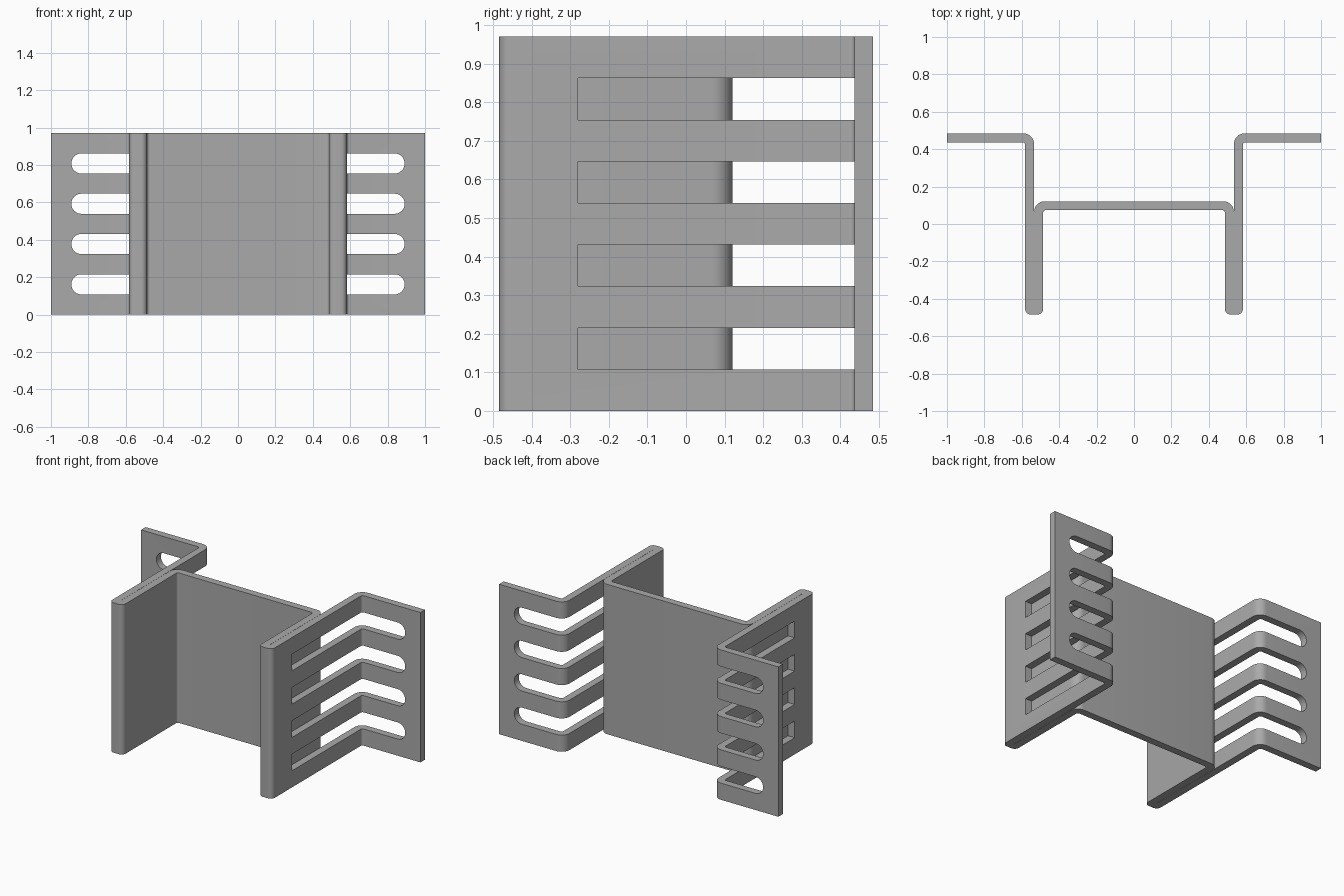
import bpy, bmesh, math
from mathutils import Vector

if "Cube" in bpy.data.objects:
    bpy.data.objects.remove(bpy.data.objects["Cube"])

HEIGHT = 0.97
PITCH = HEIGHT / 9            # slots and ribs alternate at equal height
SLIT = 0.5335                 # inner side of the gap between the folded layers
OUTER = 0.5345                # outer side of the gap

steel = bpy.data.materials.new("grey steel")
steel.use_nodes = True
steel.diffuse_color = (0.40, 0.40, 0.40, 1)
bsdf = next(n for n in steel.node_tree.nodes if n.type == 'BSDF_PRINCIPLED')
bsdf.inputs["Base Color"].default_value = (0.40, 0.40, 0.40, 1)
bsdf.inputs["Roughness"].default_value = 0.6


def rounded(corners, steps=8):
    """Round each (x, y, radius) corner of a closed right-angled outline."""
    out = []
    for i, (x, y, r) in enumerate(corners):
        p = Vector((x, y))
        if r == 0:
            out.append(p)
            continue
        a = (Vector(corners[i - 1][:2]) - p).normalized()
        b = (Vector(corners[(i + 1) % len(corners)][:2]) - p).normalized()
        centre = p + (a + b) * r
        for k in range(steps + 1):
            t = math.pi / 2 * k / steps
            out.append(centre - b * r * math.cos(t) - a * r * math.sin(t))
    return out


def prism(bm, points, offset):
    """Extrude a closed loop of 3D points along offset."""
    face = bm.faces.new([bm.verts.new(p) for p in points])
    geo = bmesh.ops.extrude_face_region(bm, geom=[face])["geom"]
    verts = [g for g in geo if isinstance(g, bmesh.types.BMVert)]
    bmesh.ops.translate(bm, verts=verts, vec=offset)


def finish(bm, name):
    bmesh.ops.recalc_face_normals(bm, faces=bm.faces[:])
    mesh = bpy.data.meshes.new(name)
    bm.to_mesh(mesh)
    bm.free()
    obj = bpy.data.objects.new(name, mesh)
    obj.data.materials.append(steel)
    bpy.context.collection.objects.link(obj)
    return obj


# Folded sheet: half outline from the web out to the flange and back
half = [
    (SLIT, 0.121, 0.054), (SLIT, -0.436, 0), (OUTER, -0.436, 0),
    (OUTER, 0.484, 0.056), (1.0, 0.484, 0), (1.0, 0.437, 0),
    (0.582, 0.437, 0.014), (0.582, -0.484, 0.03),
    (0.486, -0.484, 0.03), (0.486, 0.074, 0.014),
]
outline = rounded(half + [(-x, y, r) for x, y, r in reversed(half)])
bm = bmesh.new()
prism(bm, [(p.x, p.y, 0) for p in outline], (0, 0, HEIGHT))
bracket = finish(bm, "folded_bracket")

# Slot cutters: round-ended bars through the outer layer and flange
bm = bmesh.new()
radius = PITCH / 2
slot_end = 0.891 - radius
for side in (-1, 1):
    for i in range(4):
        z = (2 * i + 1.5) * PITCH
        loop = [(0.534, z - radius), (0.534, z + radius)]
        for k in range(17):
            t = math.pi / 2 - math.pi * k / 16
            loop.append((slot_end + radius * math.cos(t), z + radius * math.sin(t)))
        prism(bm, [(side * x, -0.28, zz) for x, zz in loop], (0, 0.9, 0))
cutter = finish(bm, "slot_cutter")
cutter.hide_render = True

# Cut the slots, then smooth the bends
bpy.ops.object.select_all(action='DESELECT')
bpy.context.view_layer.objects.active = bracket
bracket.select_set(True)
cut = bracket.modifiers.new("slots", 'BOOLEAN')
cut.operation = 'DIFFERENCE'
cut.solver = 'EXACT'
cut.object = cutter
bpy.ops.object.modifier_apply(modifier=cut.name)
bpy.data.objects.remove(cutter)
bpy.ops.object.shade_smooth_by_angle(angle=math.radians(30))
